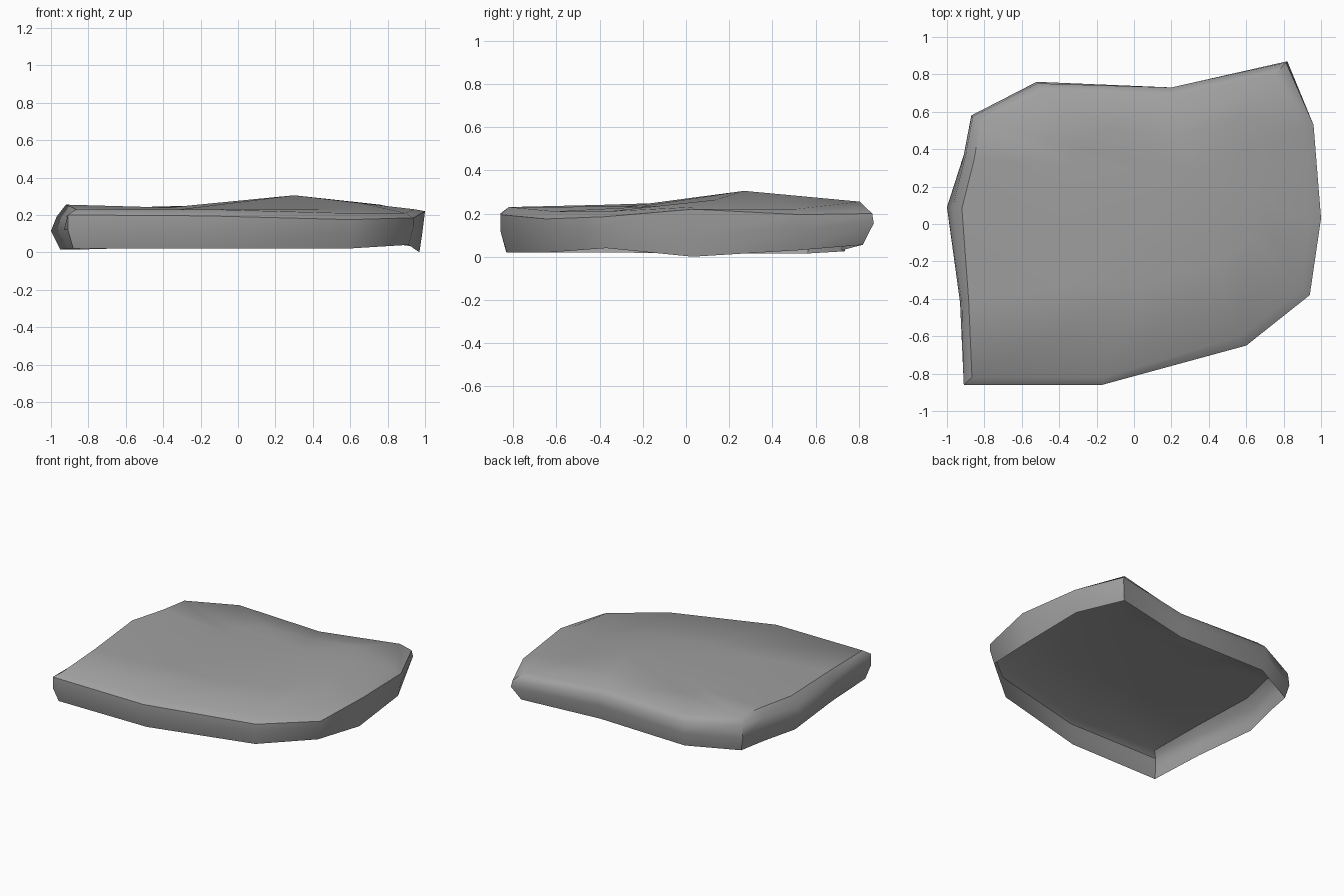
import bpy, bmesh, math
from mathutils import Vector

cube = bpy.data.objects.get("Cube")
if cube:
    bpy.data.objects.remove(cube, do_unlink=True)

# Stone colour
stone = bpy.data.materials.new("grey stone")
stone.use_nodes = True
grey = (0.35, 0.35, 0.35, 1)
stone.diffuse_color = grey
stone.node_tree.nodes["Principled BSDF"].inputs["Base Color"].default_value = grey

# Outline columns: x, y, then inset and height of the shoulder, rim and foot
columns = [
    (-.91, -.86, 0, .2, .06, .23, .04, .02),
    (-.17, -.86, 0, .195, .04, .23, .03, .02),
    (.6, -.65, 0, .175, .06, .21, .02, .02),
    (.94, -.38, 0, .185, .05, .21, .03, .04),
    (.985, .03, -.015, .22, .04, .23, .015, 0),
    (.96, .53, 0, .195, .05, .22, .02, .03),
    (.82, .87, .01, .2, .09, .255, .07, .055),
    (.2, .73, 0, .205, .05, .24, .01, .03),
    (-.52, .76, .01, .205, .06, .243, .03, .025),
    (-.87, .58, .01, .205, .06, .25, .03, .015),
    (-.91, .37, .01, .2, .06, .25, .03, .015),
    (-1, .09, .03, .19, .08, .255, .05, .015),
    (-.93, -.42, .01, .19, .05, .24, .03, .02),
]
peak = Vector((.3, .27, .305))


def inward(x, y, inset, z):
    """Move an outline point toward the middle and set its height."""
    scale = 1 - inset / math.hypot(x, y)
    return Vector((x * scale, y * scale, z))


def crown(rim):
    """Point part way up the swell, which levels out far from the peak."""
    point = peak.lerp(rim, .55)
    point.z -= min(.038, .1 * max(0, (rim - peak).length - .72))
    return point


# Rings from the open underside to the crown: foot, belly, shoulder, rim, crown
rings = [[], [], [], [], []]
for x, y, shoulder_in, shoulder, rim_in, top, foot_in, foot in columns:
    rim = inward(x, y, rim_in, top)
    points = (inward(x, y, foot_in, foot), Vector((x, y, foot + .1)),
              inward(x, y, shoulder_in, shoulder), rim, crown(rim))
    for ring, point in zip(rings, points):
        ring.append(point)

# Walls and domed top of the slab
bm = bmesh.new()
loops = [[bm.verts.new(p) for p in ring] for ring in rings]
count = len(columns)
for lower, upper in zip(loops, loops[1:]):
    for i in range(count):
        j = (i + 1) % count
        bm.faces.new((lower[i], lower[j], upper[j], upper[i]))
tip = bm.verts.new(peak)
for i in range(count):
    bm.faces.new((loops[-1][i], loops[-1][(i + 1) % count], tip))

mesh = bpy.data.meshes.new("stone_slab")
bm.to_mesh(mesh)
bm.free()
mesh.materials.append(stone)
slab = bpy.data.objects.new("stone_slab", mesh)
bpy.context.collection.objects.link(slab)

# Smooth faces with sharp corners
bpy.ops.object.select_all(action="DESELECT")
slab.select_set(True)
bpy.context.view_layer.objects.active = slab
bpy.ops.object.shade_smooth_by_angle(angle=math.radians(45))
